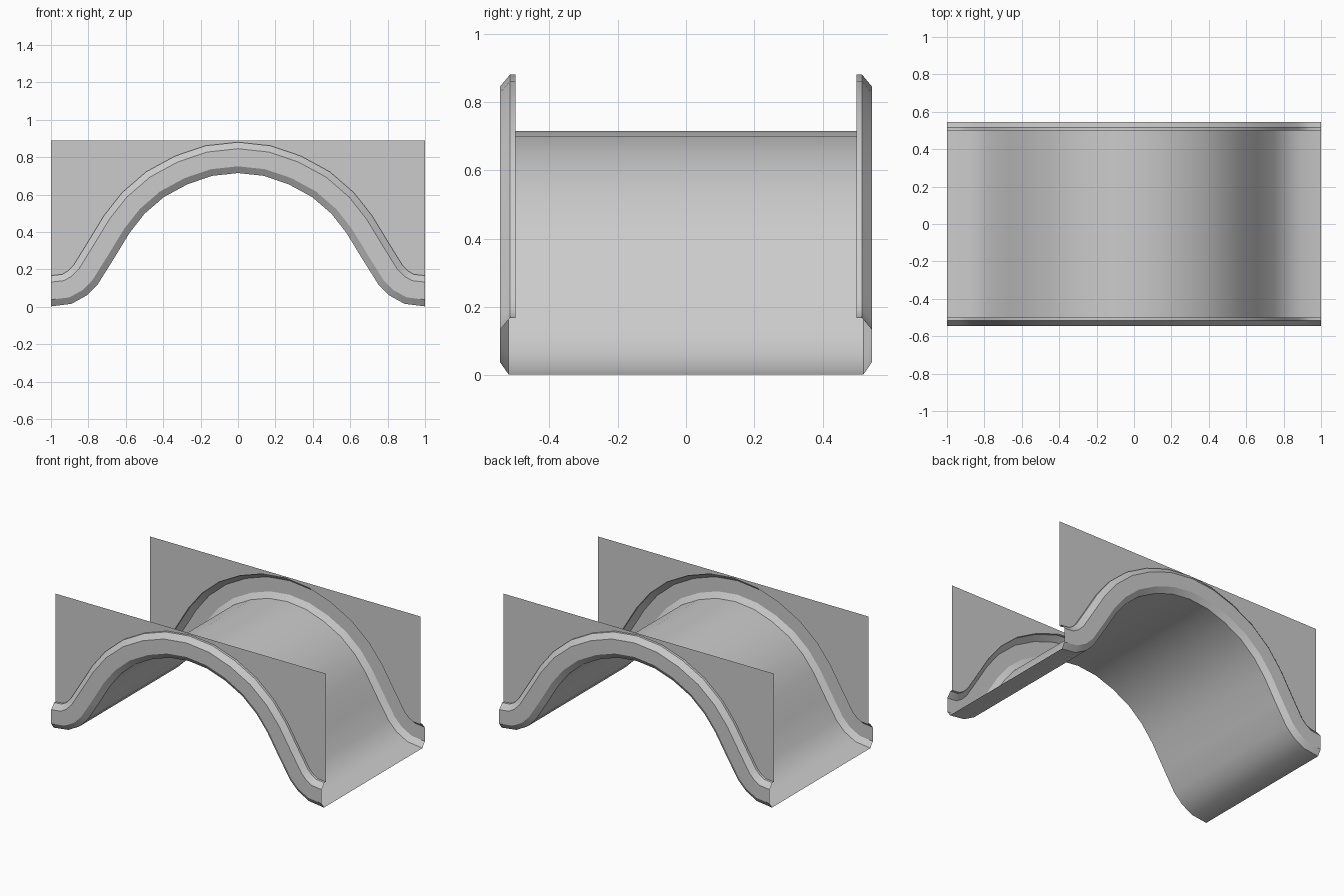
import bpy
from mathutils import Vector

if "Cube" in bpy.data.objects:
    bpy.data.objects.remove(bpy.data.objects["Cube"])

# Half of the arch centreline in (x, z): crown to foot
half = [(0, .715), (.138, .70), (.27, .655), (.396, .587), (.5, .497), (.58, .395),
        (.665, .255), (.75, .12), (.81, .06), (.89, .016), (1, .002)]
path = [Vector((-x, z)) for x, z in reversed(half[1:])] + [Vector(p) for p in half]


def offset(d):
    """Path moved by d along its upward normals."""
    out = []
    for i, p in enumerate(path):
        if i in (0, len(path) - 1):
            n = Vector((0, 1))
        else:
            a = (p - path[i - 1]).normalized()
            b = (path[i + 1] - p).normalized()
            t = (a + b).normalized()
            n = Vector((-t.y, t.x))
        out.append(p + n * d)
    return out


def sheet(name, rows):
    """Grid of quads between successive rows of points, smooth with sharp creases."""
    n = len(rows[0])
    verts = [v for r in rows for v in r]
    faces = [(j * n + i, j * n + i + 1, (j + 1) * n + i + 1, (j + 1) * n + i)
             for j in range(len(rows) - 1) for i in range(n - 1)]
    me = bpy.data.meshes.new(name)
    me.from_pydata(verts, [], faces)
    ob = bpy.data.objects.new(name, me)
    bpy.context.collection.objects.link(ob)
    bpy.ops.object.select_all(action='DESELECT')
    ob.select_set(True)
    bpy.context.view_layer.objects.active = ob
    bpy.ops.object.shade_smooth_by_angle(angle=0.5)
    return ob


def row(y, d):
    return [(p.x, y, p.y) for p in offset(d)]


# Deck: the curved walking surface
sheet("deck", [row(-.52, 0), row(.52, 0)])

# Edge moulding (open section) and flat upright panel on both sides
section = [(.52, 0), (.545, .036), (.545, .13), (.516, .165), (.5, .165)]
for side, s in (("front", -1), ("back", 1)):
    prof = section if s < 0 else section[::-1]
    sheet(side + "_edge_moulding", [row(s * y, d) for y, d in prof])
    low = row(s * .5, .165)
    top = [(x, y, .89) for x, y, z in low]
    sheet(side + "_panel", [low, top] if s < 0 else [top, low])
